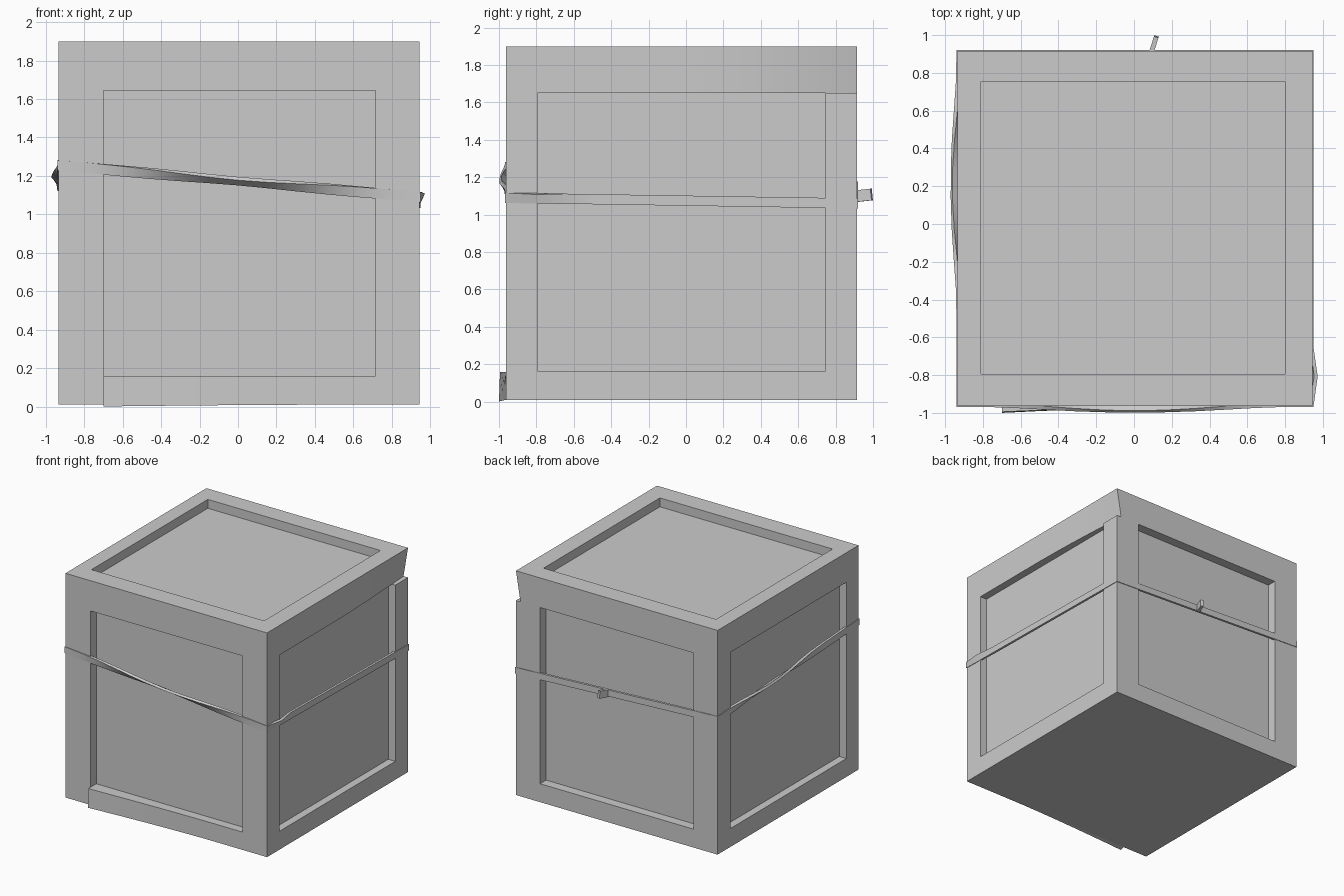
import bpy, bmesh, math
from mathutils import Vector, Matrix

if "Cube" in bpy.data.objects:
    bpy.data.objects.remove(bpy.data.objects["Cube"])

X0, X1, Y0, Y1, Z0, Z1 = -0.935, 0.945, -0.963, 0.915, 0.01, 1.9
X, Y, Z = Vector((1, 0, 0)), Vector((0, 1, 0)), Vector((0, 0, 1))


def finish(bm, name, recalc=False):
    bmesh.ops.remove_doubles(bm, verts=bm.verts, dist=0.0003)
    if recalc:
        bmesh.ops.recalc_face_normals(bm, faces=bm.faces)
    me = bpy.data.meshes.new(name)
    bm.to_mesh(me)
    bm.free()
    ob = bpy.data.objects.new(name, me)
    bpy.context.collection.objects.link(ob)
    bpy.ops.object.select_all(action='DESELECT')
    ob.select_set(True)
    bpy.context.view_layer.objects.active = ob
    bpy.ops.object.shade_smooth_by_angle(angle=math.radians(25))
    return ob


def flat(u):
    return 0.0


def side(bm, origin, ud, vd, U, V, u, v, depth, sink=flat, bulge=flat, notch=0.0):
    """One framed face: stiles, rails, recess walls and inner panel.
    sink bends the top rail's lower edge in, bulge pushes the bottom rail out."""
    nd = ud.cross(vd)

    def q(*pts, flip=False):
        vs = [bm.verts.new(origin + ud * a + vd * b + nd * c) for a, b, c in pts]
        bm.faces.new(vs[::-1] if flip else vs)

    (U0, U1), (V0, V1), (u0, u1), (v0, v1), d = U, V, u, v, -depth
    # stiles and inner panel
    q((U0, V0, 0), (u0, V0, 0), (u0, v1, 0), (U0, v1, 0))
    q((u1, V0, 0), (U1, V0, 0), (U1, v1, 0), (u1, v1, 0))
    q((u0, v0, d), (u1, v0, d), (u1, v1, d), (u0, v1, d))
    # side recess walls
    q((u0, v0, d), (u0, v1, d), (u0, v1, 0), (u0, v0, 0))
    q((u1, v0, d), (u1, v1, d), (u1, v1, 0), (u1, v0, 0), flip=True)
    n = 1 if sink is flat and bulge is flat else 8
    inner = [u0 + (u1 - u0) * i / n for i in range(n + 1)]
    # top rail
    us = [U0] + inner + [U1]
    for k, (a, b) in enumerate(zip(us, us[1:])):
        sa, sb = -sink(a), -sink(b)
        al = a + notch if k == 0 else a
        q((al, v1, sa), (b, v1, sb), (b, V1, 0), (a, V1, 0))
        if 0 < k < len(us) - 2:
            q((a, v1, sa), (b, v1, sb), (b, v1, d), (a, v1, d), flip=True)
        elif sb < 0:
            q((a, v1, 0), (b, v1, 0), (b, v1, sb), (a, v1, sa))
    # bottom rail
    for a, b in zip(inner, inner[1:]):
        ba, bb = bulge(a), bulge(b)
        la, lb = V0 - ba * 0.25, V0 - bb * 0.25
        q((a, la, ba), (b, lb, bb), (b, v0, bb * 0.85), (a, v0, ba * 0.85))
        q((a, v0, ba * 0.85), (b, v0, bb * 0.85), (b, v0, d), (a, v0, d))
        if ba > 0:
            q((a, la, ba), (b, lb, bb), (b, V0, 0), (a, V0, 0), flip=True)
    if bulge(u0) > 0:
        q((u0, V0, 0), (u0, v0, 0), (u0, v0, bulge(u0) * 0.85),
          (u0, V0 - bulge(u0) * 0.25, bulge(u0)), flip=True)


# crate body
bm = bmesh.new()
sag = 0.042
H = (Z0, Z1)
side(bm, Y * Y0, X, Z, (X0, X1), H, (-0.70, 0.715), (0.16, 1.645), 0.075,
     bulge=lambda u: 0.037 * max(0.0, (0.4 - u) / 1.1) ** 1.5)
side(bm, X * X1, Y, Z, (Y0, Y1), H, (-0.795, 0.745), (0.165, 1.65), 0.065,
     sink=lambda u: sag * max(0.0, (u + 0.05) / (Y1 + 0.05)) ** 1.6)
side(bm, Y * Y1, -X, Z, (-X1, -X0), H, (-0.72, 0.71), (0.165, 1.65), 0.08, notch=sag)
side(bm, X * X0, -Y, Z, (-Y1, -Y0), H, (-0.745, 0.80), (0.165, 1.65), 0.065)
side(bm, Z * Z1, X, Y, (X0, X1), (Y0, Y1), (-0.81, 0.80), (-0.795, 0.755), 0.075)
bm.faces.new([bm.verts.new(p) for p in
              ((X0, Y0, Z0), (X0, Y1, Z0), (X1, Y1, Z0), (X1, Y0, Z0))])
finish(bm, "crate_body")

# twisted strap: per side (start, end, normal, twist, twist centre, twist spread)
C = [Vector((X0, Y0, 1.255)), Vector((X1, Y0, 1.09)),
     Vector((X1, Y1, 1.06)), Vector((X0, Y1, 1.15))]
runs = [(C[0], C[1], -Y, 60, 0.5, 0.45), (C[1], C[2], X, 25, 0.08, 0.08),
        (C[2], C[3], Y, 0, 0.5, 0.3), (C[3], C[0], -X, 65, 0.38, 0.35)]
bm = bmesh.new()
rings = []
for i, (a, b, n, tw, mid, spread) in enumerate(runs):
    for k in range(12):
        t = k / 12
        nn = (n + runs[i - 1][2]) if k == 0 else n
        w = max(0.0, 1 - abs(t - mid) / spread)
        w = w * w * (3 - 2 * w)
        ang = math.radians(tw) * w
        nu = nn.normalized()
        out = nu * math.cos(ang) - Z * math.sin(ang)
        up = Z * math.cos(ang) + nu * math.sin(ang)
        c = a.lerp(b, t) - nn * 0.005 + n * (0.012 * w if tw else 0.0)
        sc = nn.length
        rings.append([bm.verts.new(c + up * (0.027 * s) + out * (0.01 * sc * r))
                      for s, r in ((-1, -1), (-1, 1), (1, 1), (1, -1))])
for r0, r1 in zip(rings, rings[1:] + rings[:1]):
    for k in range(4):
        j = (k + 1) % 4
        bm.faces.new((r0[k], r1[k], r1[j], r0[j]))
finish(bm, "strap", True)

# loose end of the strap on the back
bm = bmesh.new()
bmesh.ops.create_cube(bm, size=1, matrix=Matrix.Translation((0.105, 0.95, 1.103))
                      @ Matrix.Rotation(math.radians(-18), 4, 'Z')
                      @ Matrix.Rotation(math.radians(6), 4, 'X')
                      @ Matrix.Diagonal((0.025, 0.09, 0.062, 1)))
finish(bm, "strap_end", True)
